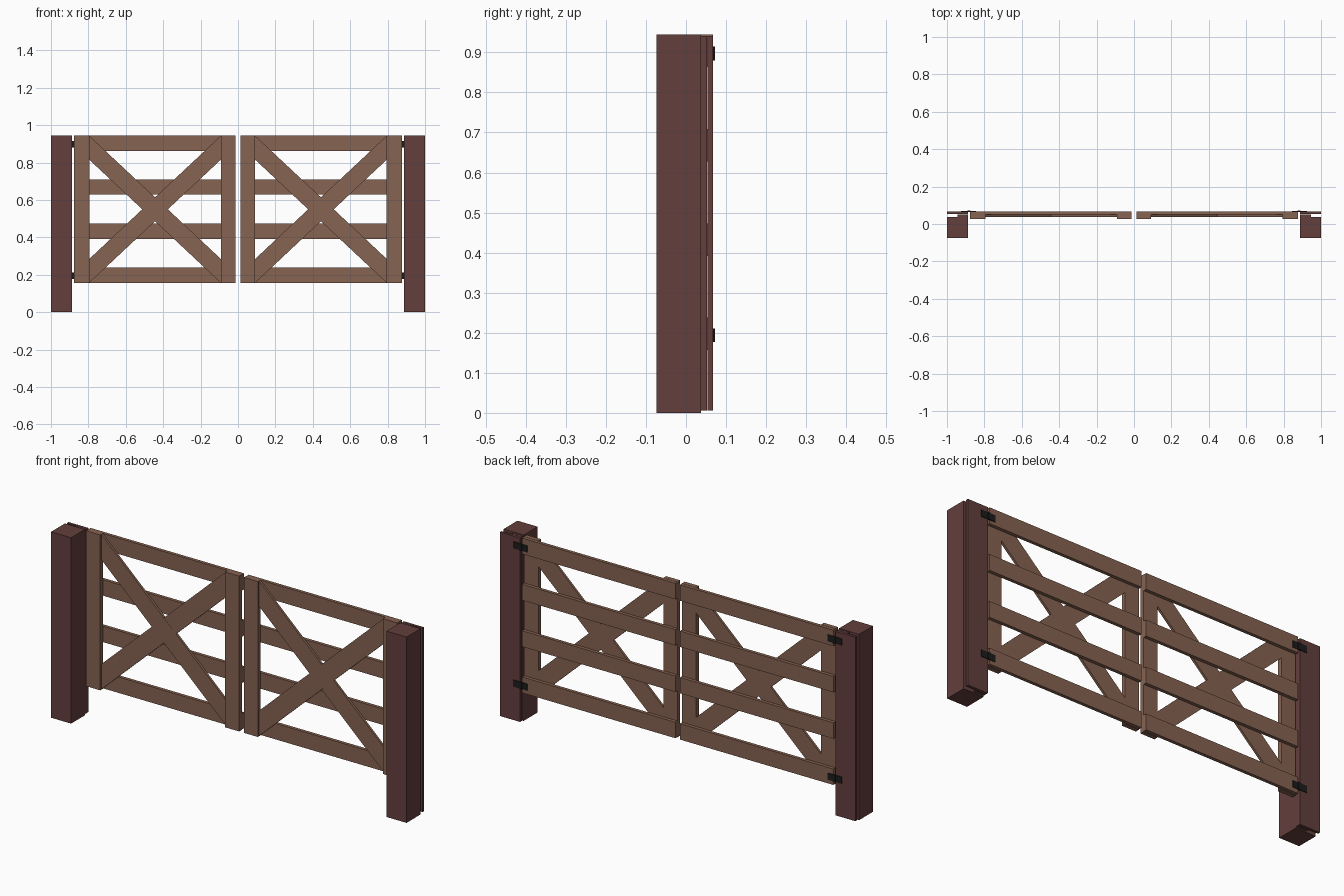
import bpy, bmesh

if "Cube" in bpy.data.objects:
    bpy.data.objects.remove(bpy.data.objects["Cube"])


def material(name, rgb):
    m = bpy.data.materials.new(name)
    m.diffuse_color = (*rgb, 1)
    m.use_nodes = True
    m.node_tree.nodes["Principled BSDF"].inputs["Base Color"].default_value = m.diffuse_color
    return m


WOOD = material("gate_wood", (0.24, 0.125, 0.083))
DARK = material("post_wood", (0.125, 0.05, 0.046))
IRON = material("hinge_iron", (0.012, 0.012, 0.013))


def prism(name, outline, y0, y1, mat):
    """Extrude an x-z outline from y0 to y1."""
    bm = bmesh.new()
    face = bm.faces.new([bm.verts.new((x, y0, z)) for x, z in outline])
    ext = bmesh.ops.extrude_face_region(bm, geom=[face])["geom"]
    moved = [v for v in ext if isinstance(v, bmesh.types.BMVert)]
    bmesh.ops.translate(bm, verts=moved, vec=(0, y1 - y0, 0))
    bmesh.ops.recalc_face_normals(bm, faces=bm.faces)
    mesh = bpy.data.meshes.new(name)
    bm.to_mesh(mesh)
    bm.free()
    mesh.materials.append(mat)
    ob = bpy.data.objects.new(name, mesh)
    bpy.context.collection.objects.link(ob)
    return ob


def board(name, s, x0, x1, y0, y1, z0, z1, mat):
    """Rectangular board; s = -1 or 1 picks the left or right leaf."""
    return prism(name, [(s * x0, z0), (s * x1, z0), (s * x1, z1), (s * x0, z1)],
                 y0, y1, mat)


BOTTOM, TOP = 0.155, 0.945
INNER, OUTER = 0.092, 0.795     # stile edges facing the braces
RISE = 0.128                    # vertical thickness of a brace

for s, side in ((-1, "left"), (1, "right")):
    # post with spacer strip and backing plank
    board(f"{side}_post", s, 0.887, 1.0, -0.074, 0.038, 0, TOP, DARK)
    board(f"{side}_post_spacer", s, 0.887, 0.945, 0.038, 0.052, 0.006, 0.941, DARK)
    board(f"{side}_post_plank", s, 0.887, 1.0, 0.054, 0.067, 0.006, 0.941, DARK)

    # upright stiles
    board(f"{side}_inner_stile", s, 0.013, INNER, 0.028, 0.05, BOTTOM, TOP, WOOD)
    board(f"{side}_outer_stile", s, OUTER, 0.876, 0.028, 0.05, BOTTOM, TOP, WOOD)

    # four horizontal rails on the back
    for i, z in enumerate((0.157, 0.392, 0.628, 0.863)):
        board(f"{side}_rail_{i + 1}", s, 0.013, 0.876, 0.05, 0.067, z, z + 0.081, WOOD)

    # crossed braces
    low, high = BOTTOM + 0.002, TOP - 0.002
    for name, xa, xb, y in (("rising", INNER, OUTER, 0.038),
                            ("falling", OUTER, INNER, 0.0385)):
        prism(f"{side}_{name}_brace",
              [(s * xa, low), (s * xb, high - RISE), (s * xb, high), (s * xa, low + RISE)],
              y, 0.05, WOOD)

    # hinges: two leaves and a knuckle
    for z, level in ((0.177, "lower"), (0.88, "upper")):
        board(f"{side}_{level}_hinge_leaf", s, 0.845, 0.925, 0.066, 0.07, z, z + 0.034, IRON)
        board(f"{side}_{level}_hinge_knuckle", s, 0.874, 0.889, 0.064, 0.073, z, z + 0.034, IRON)
